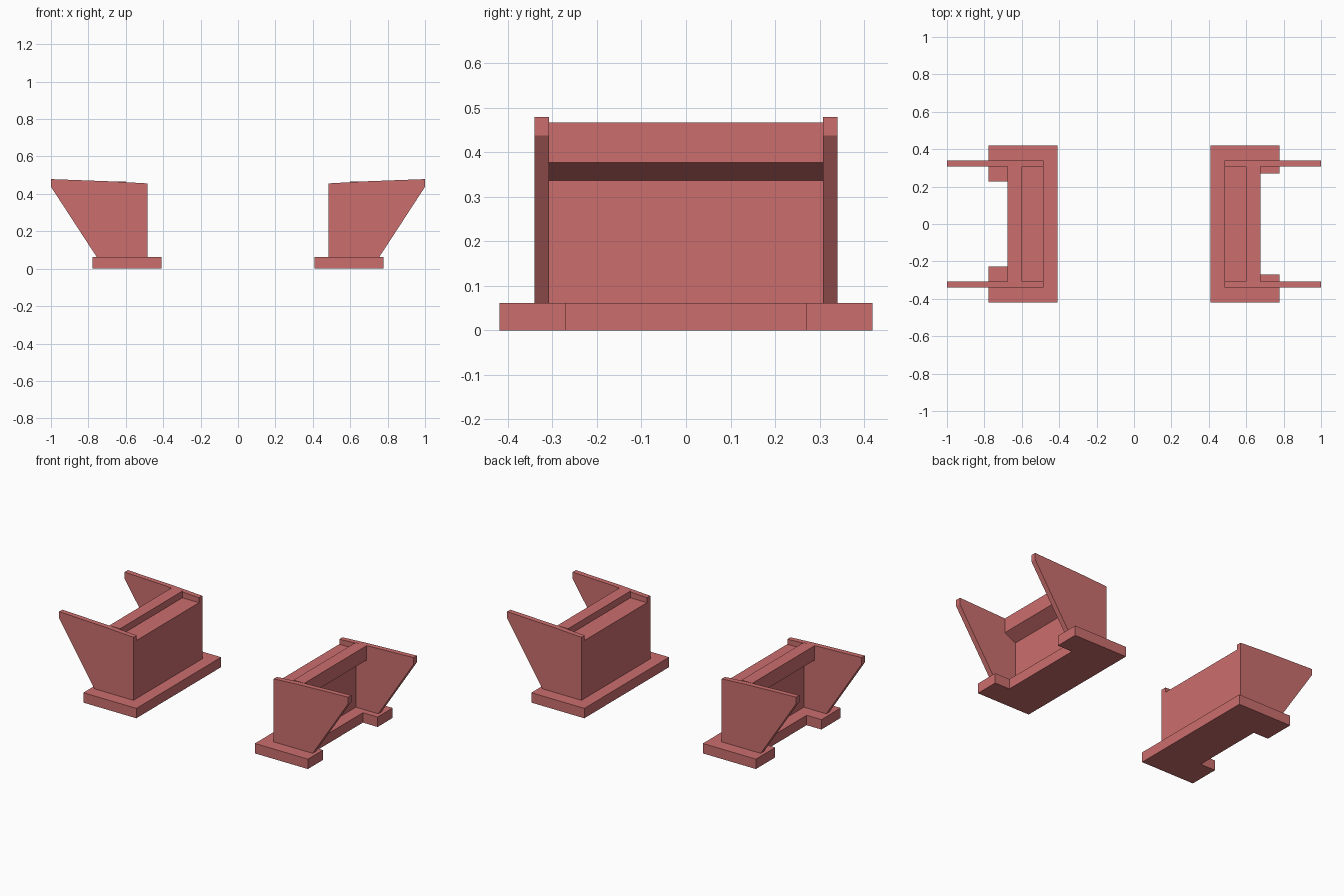
import bpy, bmesh
from mathutils import Vector

if "Cube" in bpy.data.objects:
    bpy.data.objects.remove(bpy.data.objects["Cube"])

mat = bpy.data.materials.new("red_concrete")
mat.diffuse_color = (0.60, 0.155, 0.155, 1)
mat.use_nodes = True
mat.node_tree.nodes["Principled BSDF"].inputs["Base Color"].default_value = mat.diffuse_color


def prism(name, points, start, direction):
    """Extrude a closed 3D outline along a direction."""
    bm = bmesh.new()
    face = bm.faces.new([bm.verts.new(Vector(p) + Vector(start)) for p in points])
    ext = bmesh.ops.extrude_face_region(bm, geom=[face])
    moved = [g for g in ext["geom"] if isinstance(g, bmesh.types.BMVert)]
    bmesh.ops.translate(bm, verts=moved, vec=direction)
    bmesh.ops.recalc_face_normals(bm, faces=bm.faces)
    mesh = bpy.data.meshes.new(name)
    bm.to_mesh(mesh)
    bm.free()
    mesh.materials.append(mat)
    obj = bpy.data.objects.new(name, mesh)
    bpy.context.collection.objects.link(obj)
    return obj


# Side profiles (x outward from the centre, z up)
FOOT_TOP = 0.062
WALL = [(0.485, FOOT_TOP), (0.60, FOOT_TOP), (0.60, 0.337), (0.675, 0.377),
        (0.675, 0.467), (0.60, 0.467), (0.60, 0.425), (0.485, 0.425)]
WING = [(0.485, FOOT_TOP), (0.755, FOOT_TOP), (1.0, 0.438), (1.0, 0.479),
        (0.68, 0.467), (0.485, 0.456)]

for side, s, notch in (("left", -1, 0.228), ("right", 1, 0.27)):
    # U-shaped footing
    foot = [(0.41, -0.419), (0.777, -0.419), (0.777, -notch), (0.675, -notch),
            (0.675, notch), (0.777, notch), (0.777, 0.419), (0.41, 0.419)]
    prism(side + "_footing", [(s * x, y, 0) for x, y in foot], (0, 0, 0), (0, 0, FOOT_TOP))

    # Stem wall with bearing shelf and corbelled back wall
    prism(side + "_abutment_wall", [(s * x, 0, z) for x, z in WALL],
          (0, -0.308, 0), (0, 0.616, 0))

    # Wing walls at both ends
    for end, y in (("front", -0.34), ("back", 0.308)):
        prism(f"{side}_{end}_wing_wall", [(s * x, 0, z) for x, z in WING],
              (0, y, 0), (0, 0.032, 0))
